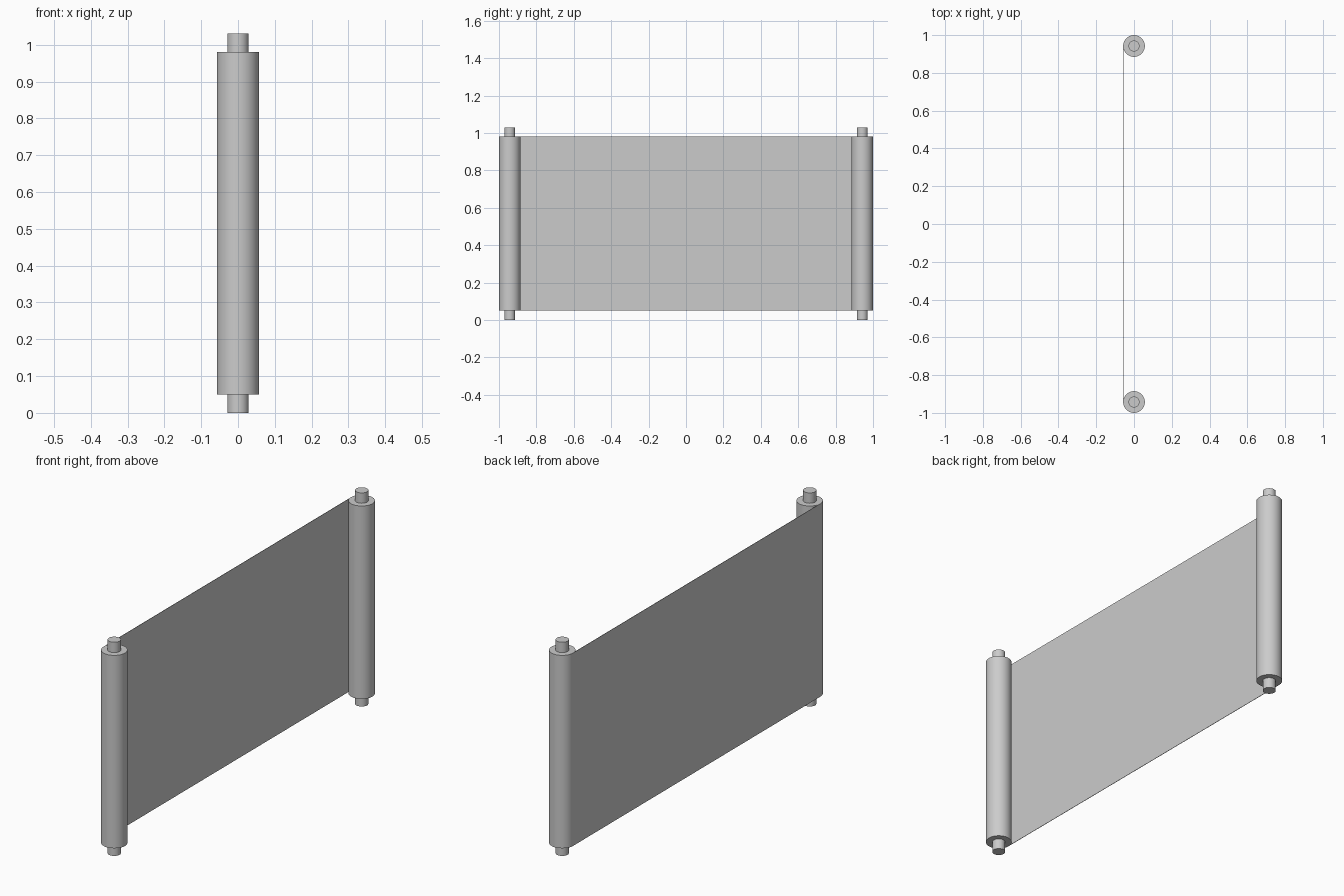
import bpy, math

if "Cube" in bpy.data.objects:
    bpy.data.objects.remove(bpy.data.objects["Cube"])

R_ROLL, R_ROD = 0.0575, 0.029
Y_ROLL = 1.0 - R_ROLL
Z0, Z1, HEIGHT = 0.05, 0.98, 1.03
THICK = 0.002


def cylinder(name, radius, y, z0, z1):
    bpy.ops.mesh.primitive_cylinder_add(
        vertices=48, radius=radius, depth=z1 - z0, location=(0, y, (z0 + z1) / 2))
    bpy.context.object.name = name
    bpy.ops.object.shade_smooth_by_angle(angle=math.radians(30))


# Rolled ends, each with a rod sticking out at both ends
for side, sign in (("front", -1), ("back", 1)):
    cylinder(f"{side}_paper_roll", R_ROLL, sign * Y_ROLL, Z0, Z1)
    cylinder(f"{side}_rod", R_ROD, sign * Y_ROLL, 0, HEIGHT)

# Flat sheet stretched between the rolls, tangent to their left sides
bpy.ops.mesh.primitive_cube_add(size=1, location=(-R_ROLL + THICK / 2, 0, (Z0 + Z1) / 2))
sheet = bpy.context.object
sheet.name = "paper_sheet"
sheet.scale = (THICK, 2 * Y_ROLL, Z1 - Z0)
bpy.ops.object.transform_apply(location=False, rotation=False, scale=True)
